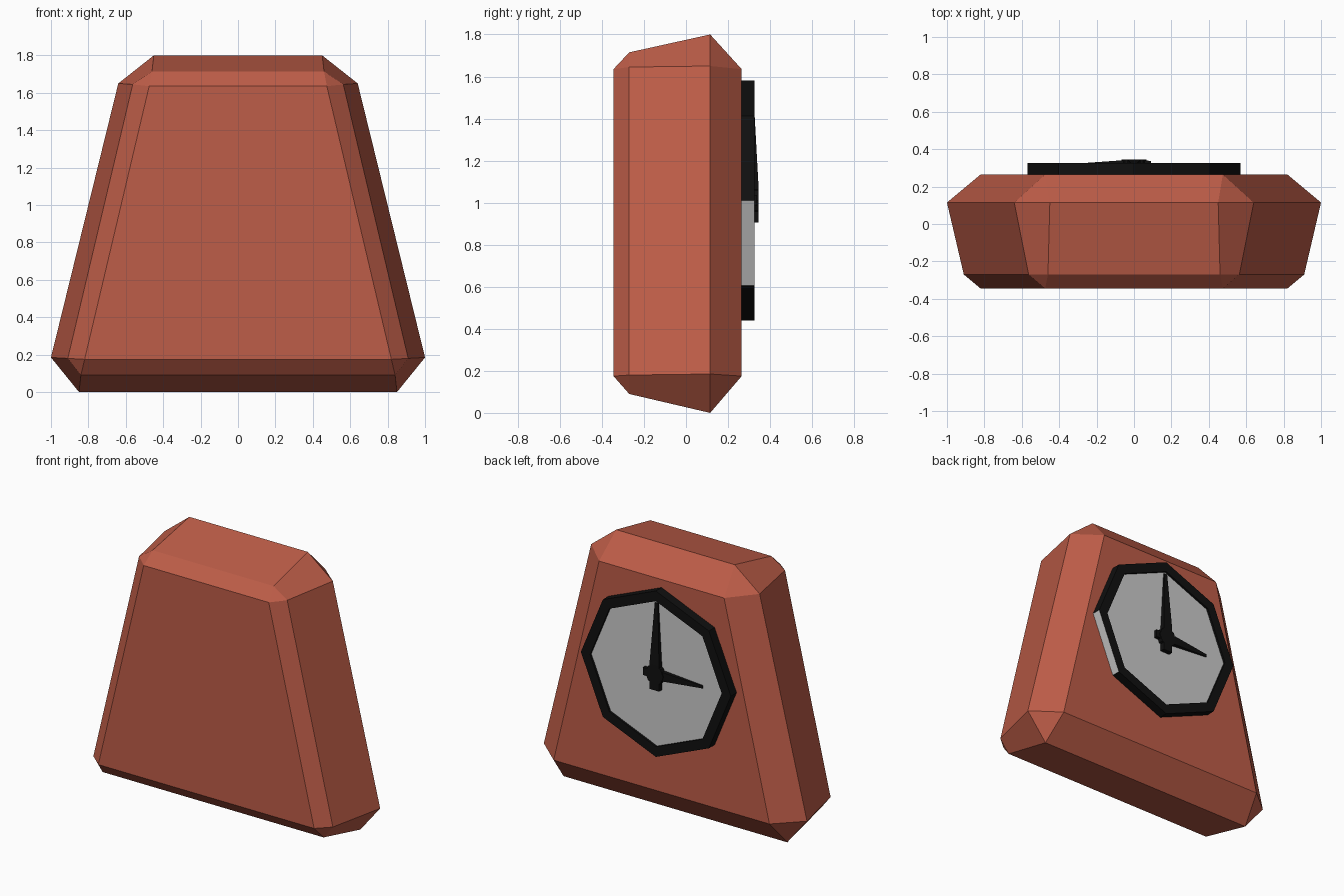
import bpy
import bmesh
import math

if "Cube" in bpy.data.objects:
    bpy.data.objects.remove(bpy.data.objects["Cube"])


def material(name, rgb):
    m = bpy.data.materials.new(name)
    m.diffuse_color = (*rgb, 1)
    m.use_nodes = True
    m.node_tree.nodes["Principled BSDF"].inputs["Base Color"].default_value = m.diffuse_color
    return m


BRICK = material("red_brown", (0.515, 0.11, 0.065))
BLACK = material("black", (0.005, 0.005, 0.005))
CZ = 1.01  # height of the dial centre


def build(name, verts, faces, mat=None, fix=True):
    me = bpy.data.meshes.new(name)
    me.from_pydata(verts, [], faces)
    if fix:
        bm = bmesh.new()
        bm.from_mesh(me)
        bmesh.ops.recalc_face_normals(bm, faces=bm.faces)
        bm.to_mesh(me)
        bm.free()
    if mat:
        me.materials.append(mat)
    ob = bpy.data.objects.new(name, me)
    bpy.context.collection.objects.link(ob)
    return ob


def octagon(r, y):
    return [(r * math.cos(k * math.pi / 4), y, CZ + r * math.sin(k * math.pi / 4)) for k in range(8)]


# Case: small flat faces at front and back, two eight-sided rings between
def flat(y):
    return [(0.82, y, 0.175), (0.475, y, 1.635), (-0.475, y, 1.635), (-0.82, y, 0.175)]


def ring(y, half):
    pts = [(x, y, z) for x, z in half]
    return pts + [(-x, y, z) for x, y, z in reversed(pts)]


verts = (flat(-0.345)
         + ring(-0.27, [(0.84, 0.09), (0.91, 0.18), (0.563, 1.645), (0.46, 1.715)])
         + ring(0.115, [(0.85, 0), (1.0, 0.185), (0.64, 1.65), (0.45, 1.8)])
         + flat(0.265))
faces = [(0, 1, 2, 3), (20, 21, 22, 23)]
for k in range(8):
    n = (k + 1) % 8
    faces.append((4 + k, 4 + n, 12 + n, 12 + k))
for f, r in ((0, 4), (20, 12)):
    for c in range(4):
        n = (c + 1) % 4
        faces.append((f + c, r + 2 * c, r + 2 * c + 1))                  # corner
        faces.append((f + c, r + 2 * c + 1, r + (2 * c + 2) % 8, f + n))  # bevel
build("clock_case", verts, faces, BRICK)

# Black bezel, with one outer panel left for the grey dial part
profile = [(0.57, 0.26), (0.57, 0.327), (0.5, 0.327), (0.5, 0.313)]
verts = [p for r, y in profile for p in octagon(r, y)]
faces = []
for i in range(4):
    for k in range(8):
        if (i, k) != (0, 7):
            j, n = (i + 1) % 4, (k + 1) % 8
            faces.append((8 * i + k, 8 * i + n, 8 * j + n, 8 * j + k))
build("bezel", verts, faces, BLACK)

# Grey dial and the grey side panel
outer, front = octagon(0.57, 0.26), octagon(0.57, 0.327)
panel = [front[7], front[0], outer[0], outer[7]]
build("dial", octagon(0.5, 0.313) + panel, [tuple(range(7, -1, -1)), (8, 9, 10, 11)], fix=False)

# Hub
build("hub", octagon(0.068, 0.305) + octagon(0.068, 0.345),
      [tuple(range(8)), tuple(range(8, 16))]
      + [(k, (k + 1) % 8, 8 + (k + 1) % 8, 8 + k) for k in range(8)], BLACK)


# Hands: stations of (distance, half width, top height)
def hand(name, stations, dx, dz):
    vs, fs = [], []
    for d, w, y in stations:
        for s, h in ((-w, 0.305), (w, 0.305), (w, y), (-w, y)):
            vs.append((d * dx - s * dz, h, CZ + d * dz + s * dx))
    last = 4 * (len(stations) - 1)
    for b in range(0, last, 4):
        for k in range(4):
            n = (k + 1) % 4
            fs.append((b + k, b + n, b + 4 + n, b + 4 + k))
    fs += [(0, 1, 2, 3), tuple(last + k for k in range(4))]
    build(name, vs, fs, BLACK)


hand("minute_hand", [(-0.105, 0.036, 0.345), (0.07, 0.036, 0.345), (0.485, 0.012, 0.322)], 0, 1)
hand("hour_hand", [(-0.09, 0.026, 0.338), (0.07, 0.03, 0.34), (0.35, 0.009, 0.32)], -1, 0)
